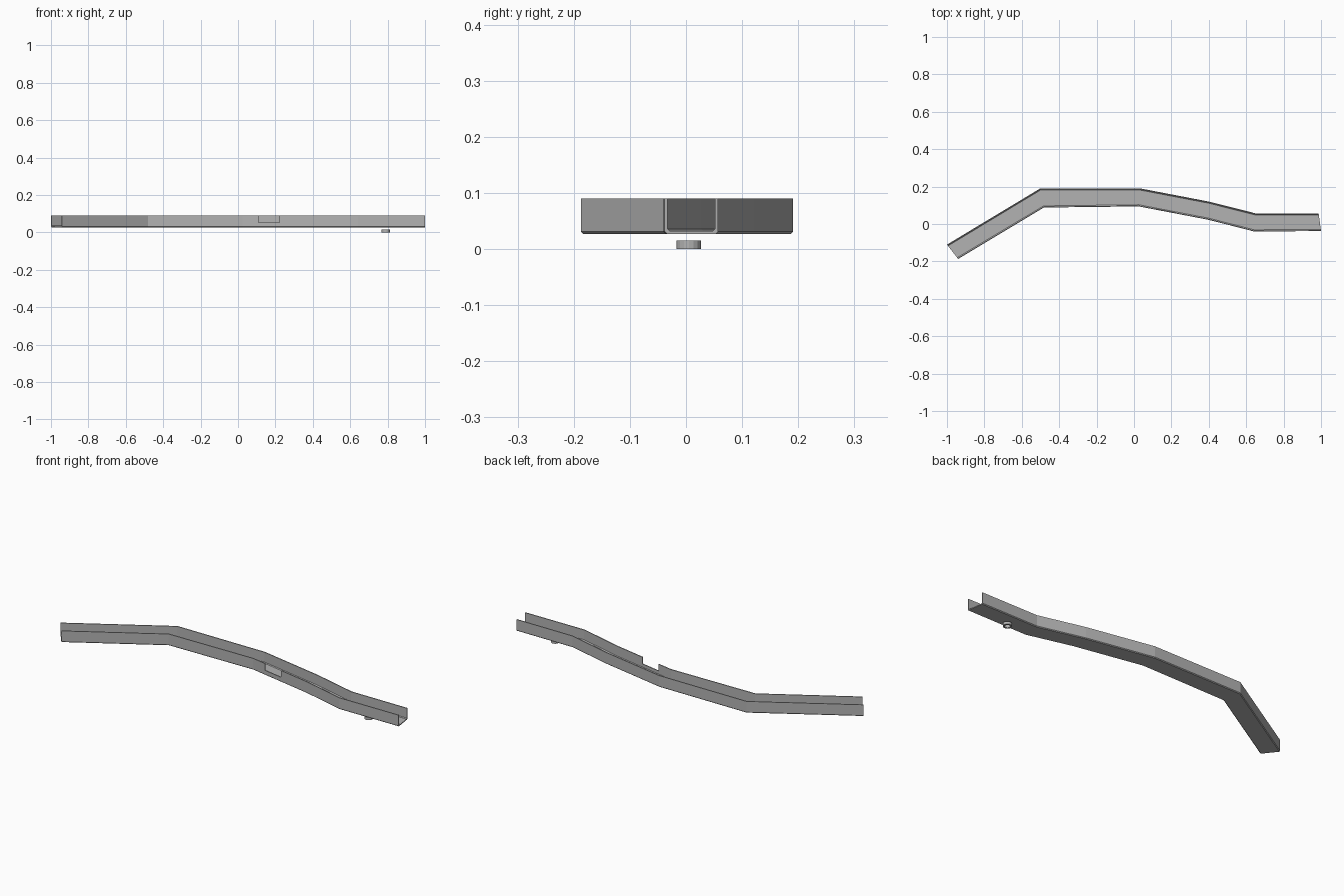
import bpy, bmesh, math
from mathutils import Vector

if "Cube" in bpy.data.objects:
    bpy.data.objects.remove(bpy.data.objects["Cube"])

metal = bpy.data.materials.new("plain grey")
metal.diffuse_color = (0.45, 0.45, 0.45, 1)
metal.use_nodes = True
metal.node_tree.nodes["Principled BSDF"].inputs["Base Color"].default_value = metal.diffuse_color


def add_object(name, bm):
    bmesh.ops.remove_doubles(bm, verts=bm.verts, dist=1e-5)
    bmesh.ops.recalc_face_normals(bm, faces=bm.faces)
    mesh = bpy.data.meshes.new(name)
    bm.to_mesh(mesh)
    bm.free()
    mesh.materials.append(metal)
    obj = bpy.data.objects.new(name, mesh)
    bpy.context.collection.objects.link(obj)
    return obj


# Plan outline of the bent channel: front and back edge at each bend
front = [(-0.94, -0.187), (-0.482, 0.088), (0.025, 0.094),
         (0.40, 0.022), (0.642, -0.04), (1.0, -0.038)]
back = [(-1.0, -0.11), (-0.5, 0.191), (0.03, 0.191),
        (0.40, 0.12), (0.65, 0.057), (0.987, 0.057)]
LOW, HIGH, WALL, CORNER = 0.027, 0.09, 0.005, 0.004

# Half of the U profile as (distance in from the edge, height)
half = [(0, HIGH), (0, LOW + CORNER), (CORNER, LOW)]
inner = [(WALL + CORNER, LOW + WALL), (WALL, LOW + WALL + CORNER), (WALL, HIGH)]

# Open channel lofted through the bends
bm = bmesh.new()
sections = []
for f, b in zip(front, back):
    f, b = Vector(f), Vector(b)
    side = (b - f).normalized()
    points = [(f + side * d, z) for d, z in half]
    points += [(b - side * d, z) for d, z in reversed(half)]
    points += [(b - side * d, z) for d, z in reversed(inner)]
    points += [(f + side * d, z) for d, z in inner]
    sections.append([bm.verts.new((p.x, p.y, z)) for p, z in points])
count = len(sections[0])
for a, b in zip(sections, sections[1:]):
    for i in range(count):
        j = (i + 1) % count
        bm.faces.new((a[i], a[j], b[j], b[i]))
bm.faces.new(sections[0])
bm.faces.new(sections[-1])
channel = add_object("channel", bm)

# Notch cut through the front wall
bm = bmesh.new()
bmesh.ops.create_cube(bm, size=1)
for v in bm.verts:
    v.co = (0.165 + v.co.x * 0.113, 0.065 + v.co.y * 0.07, 0.103 + v.co.z * 0.10)
cutter = add_object("notch_cutter", bm)
cutter.hide_render = True
cutter.hide_viewport = True
cut = channel.modifiers.new("notch", "BOOLEAN")
cut.operation = "DIFFERENCE"
cut.solver = "EXACT"
cut.object = cutter

# Bake the notch, then discard the cutter
graph = bpy.context.evaluated_depsgraph_get()
baked = bpy.data.meshes.new_from_object(channel.evaluated_get(graph))
channel.modifiers.clear()
channel.data = baked
bpy.data.objects.remove(cutter)

# Loose washer below the right end
bm = bmesh.new()
SIDES = 16
rings = []
for r, z in [(0.022, 0), (0.022, 0.015), (0.014, 0.015), (0.014, 0)]:
    rings.append([bm.verts.new((0.79 + r * math.cos(k * math.tau / SIDES),
                                0.005 + r * math.sin(k * math.tau / SIDES), z))
                  for k in range(SIDES)])
for n in range(4):
    a, b = rings[n], rings[(n + 1) % 4]
    for k in range(SIDES):
        m = (k + 1) % SIDES
        bm.faces.new((a[k], a[m], b[m], b[k]))
add_object("washer", bm)
